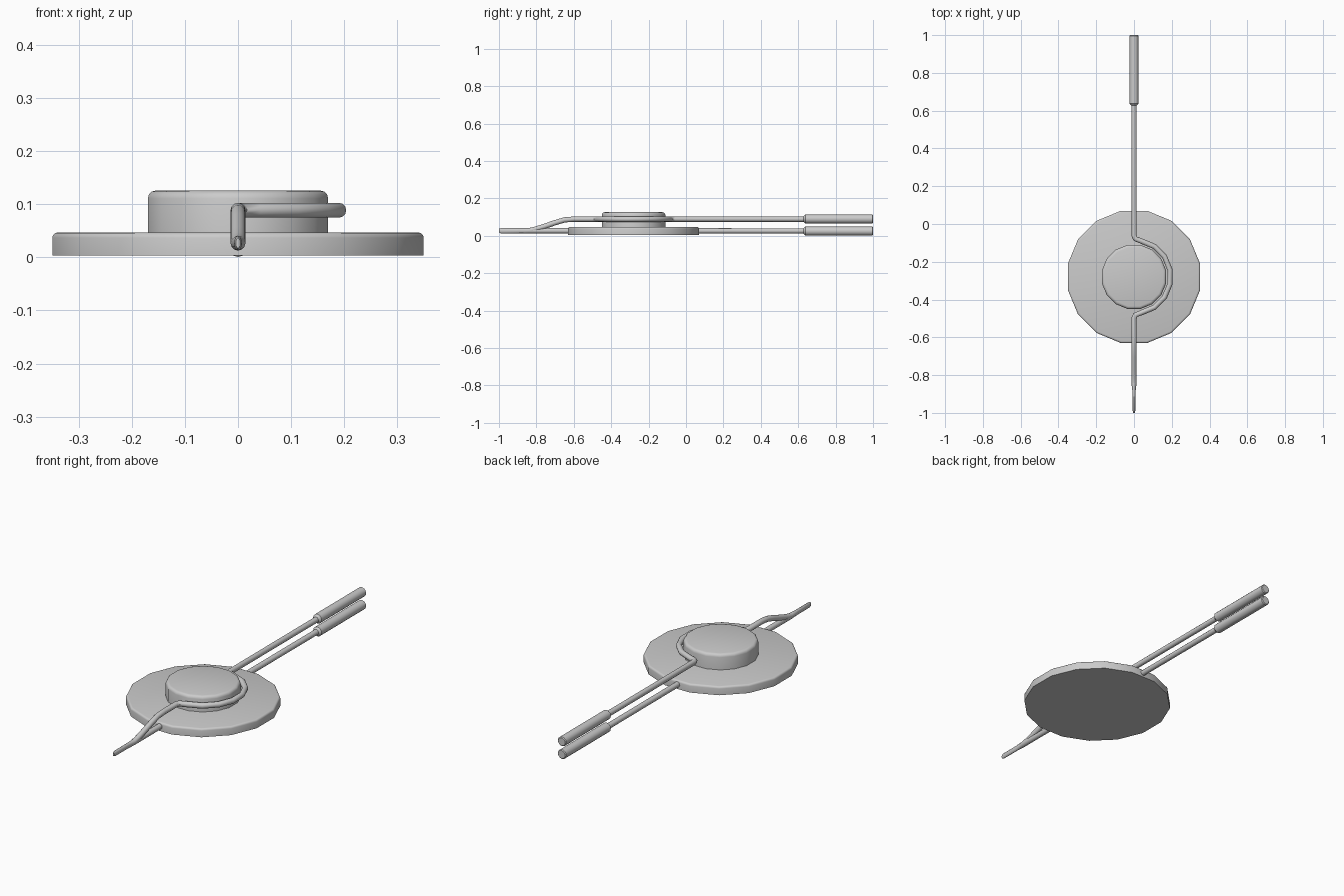
import bpy, bmesh
from math import sin, cos, pi, radians
from mathutils import Vector

if "Cube" in bpy.data.objects:
    bpy.data.objects.remove(bpy.data.objects["Cube"])

CY = -0.28          # centre of the round parts along y


def finish(name, bm):
    bmesh.ops.recalc_face_normals(bm, faces=bm.faces)
    me = bpy.data.meshes.new(name)
    bm.to_mesh(me)
    bm.free()
    ob = bpy.data.objects.new(name, me)
    bpy.context.collection.objects.link(ob)
    bpy.ops.object.select_all(action='DESELECT')
    ob.select_set(True)
    bpy.context.view_layer.objects.active = ob
    bpy.ops.object.shade_smooth_by_angle(angle=radians(40))
    return ob


def skin(bm, rings):
    for a, b in zip(rings, rings[1:]):
        for i in range(len(a)):
            j = (i + 1) % len(a)
            bm.faces.new((a[i], a[j], b[j], b[i]))
    bm.faces.new(rings[0])
    bm.faces.new(rings[-1])


def disc(name, apothem, z0, z1, r, n=16):
    """Sixteen-sided disc with a rounded top edge."""
    bm = bmesh.new()
    prof = [(apothem, z0)]
    for k in range(4):
        a = k * pi / 6
        prof.append((apothem - r + r * cos(a), z1 - r + r * sin(a)))
    rings = []
    for rad, z in prof:
        R = rad / cos(pi / n)
        rings.append([bm.verts.new((R * cos((i + .5) * 2 * pi / n),
                                    CY + R * sin((i + .5) * 2 * pi / n), z))
                      for i in range(n)])
    skin(bm, rings)
    return finish(name, bm)


def tube(name, pts, n=12):
    """Sweep an ellipse along points (x, y, z, half width, half height)."""
    bm = bmesh.new()
    P = [Vector(p[:3]) for p in pts]
    rings = []
    for i, p in enumerate(pts):
        d0 = (P[i] - P[max(i - 1, 0)]).normalized()
        d1 = (P[min(i + 1, len(P) - 1)] - P[i]).normalized()
        t = (d0 + d1).normalized()
        side = t.cross(Vector((0, 0, 1))).normalized()
        up = side.cross(t)
        rings.append([bm.verts.new(P[i] + side * p[3] * cos(2 * pi * k / n)
                                   + up * p[4] * sin(2 * pi * k / n))
                      for k in range(n)])
    skin(bm, rings)
    return finish(name, bm)


# Round base plate and raised hub
disc("base_plate", 0.35, 0.004, 0.047, 0.010)
disc("hub", 0.17, 0.03, 0.126, 0.015)

W = 0.014                       # rod radius
ZL, ZU = 0.026, 0.089           # lower and upper rod heights
tip = [(0, -0.84, ZL + .001, W, W), (0, -0.89, ZL + .001, .008, W),
       (0, -0.99, ZL + .001, .007, W), (0, -1.0, ZL + .001, .004, .010)]

# Lower straight rod
tube("lower_rod", [(0, 0.66, ZL, W, W)] + tip)

# Upper rod: bends around the hub, then drops to the tip
arc = [(0.194 * cos(radians(a)), CY + 0.194 * sin(radians(a)))
       for a in (78.75, 56.25, 33.75, 11.25, -11.25, -33.75, -56.25, -78.75)]
path = [(0, 0.66), (0, -0.06), (0.007, -0.078)] + arc + [(0.007, -0.482), (0, -0.50), (0, -0.60)]
upper = [(x, y, ZU, W, W) for x, y in path]
upper += [(0, -0.65, 0.085, W, W), (0, -0.70, 0.070, W, W),
          (0, -0.77, 0.046, W, W), (0, -0.81, 0.034, W, W)]
tube("upper_rod", upper + tip)

# Thick grips at the back ends
for name, z in (("lower_grip", ZL - .001), ("upper_grip", ZU + .001)):
    R = 0.024
    tube(name, [(0, 1.0, z, R - .004, R - .004), (0, 0.996, z, R, R),
                (0, 0.638, z, R, R), (0, 0.627, z, W, W)])
